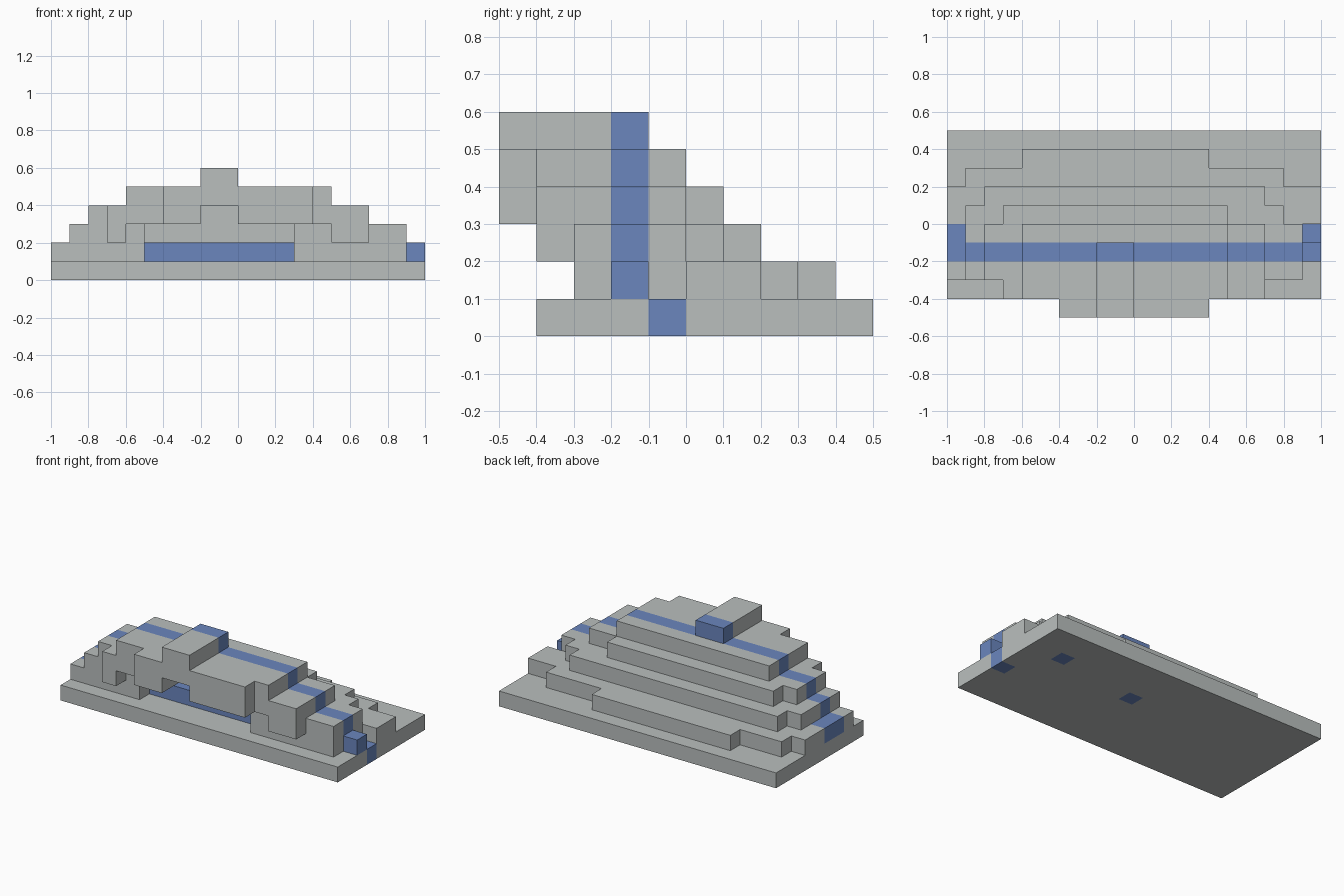
import bpy
import bmesh
from mathutils import Vector

cube = bpy.data.objects.get("Cube")
if cube:
    bpy.data.objects.remove(cube, do_unlink=True)

UNIT = 0.1        # edge length of one block
STRIPE_ROW = -2   # row of blocks painted blue on every raised tier


def make_material(name, color):
    material = bpy.data.materials.new(name)
    material.use_nodes = True
    material.diffuse_color = color
    material.node_tree.nodes["Principled BSDF"].inputs["Base Color"].default_value = color
    return material


materials = [
    make_material("stone_grey", (0.49, 0.52, 0.515, 1)),
    make_material("stripe_blue", (0.145, 0.24, 0.515, 1)),
]

# Each tier: name, filled rectangles, carved rectangles (x0, x1, y0, y1), extra blue blocks
tiers = [
    ("base_slab", [(-10, 10, -4, 5)], [], [(9, -1), (7, 2), (1, 1)]),
    ("lower_tier",
     [(-10, 9, -3, 2), (-9, 8, -3, 3), (-6, 4, -3, 4), (9, 10, 0, 2), (9, 10, -2, -1)],
     [(-5, 3, -3, -2)], [(-10, -1)]),
    ("recessed_tier",
     [(-9, 8, -3, 1), (-8, 7, -3, 2), (8, 9, -3, 0), (-7, -6, -4, -3), (5, 7, -4, -3)],
     [(-5, 3, -3, -1)], []),
    ("overhanging_tier",
     [(-8, 7, -3, 0), (-7, 5, -3, 1), (-7, 7, -4, -3), (-4, 4, -5, -4)],
     [(-2, 0, -5, -1)], []),
    ("roof_tier", [(-6, 5, -4, 0), (-4, 4, -5, -4)], [], []),
    ("roof_ridge", [(-2, 0, -5, -1)], [], []),
]


def rectangle_cells(rectangles):
    return {(x, y) for x0, x1, y0, y1 in rectangles
            for x in range(x0, x1) for y in range(y0, y1)}


plans = [rectangle_cells(fill) - rectangle_cells(carve) for _, fill, carve, _ in tiers]


def is_solid(x, y, level):
    return 0 <= level < len(plans) and (x, y) in plans[level]


def build_tier(level):
    """Skin the exposed sides of a tier's blocks, then merge flat areas of one colour."""
    name, _, _, accents = tiers[level]
    bm = bmesh.new()
    for x, y in sorted(plans[level]):
        blue = (x, y) in accents or (level > 0 and y == STRIPE_ROW)
        centre = Vector((x, y, level)) + Vector((0.5, 0.5, 0.5))
        for axis in range(3):
            for sign in (-1, 1):
                normal = Vector((0, 0, 0))
                normal[axis] = sign
                if is_solid(x + int(normal.x), y + int(normal.y), level + int(normal.z)):
                    continue
                # Two side directions whose cross product points outward
                u = Vector((0, 0, 0))
                u[(axis + 1) % 3] = 1
                v = normal.cross(u)
                corners = [-u - v, u - v, u + v, v - u]
                face = bm.faces.new(
                    [bm.verts.new((centre + (normal + c) / 2) * UNIT) for c in corners])
                face.material_index = int(blue)
    bmesh.ops.remove_doubles(bm, verts=bm.verts, dist=UNIT / 100)
    bmesh.ops.dissolve_limit(bm, angle_limit=0.01, verts=bm.verts, edges=bm.edges,
                             delimit={'MATERIAL'})
    mesh = bpy.data.meshes.new(name)
    for material in materials:
        mesh.materials.append(material)
    bm.to_mesh(mesh)
    bm.free()
    bpy.context.collection.objects.link(bpy.data.objects.new(name, mesh))


for level in range(len(tiers)):
    build_tier(level)
